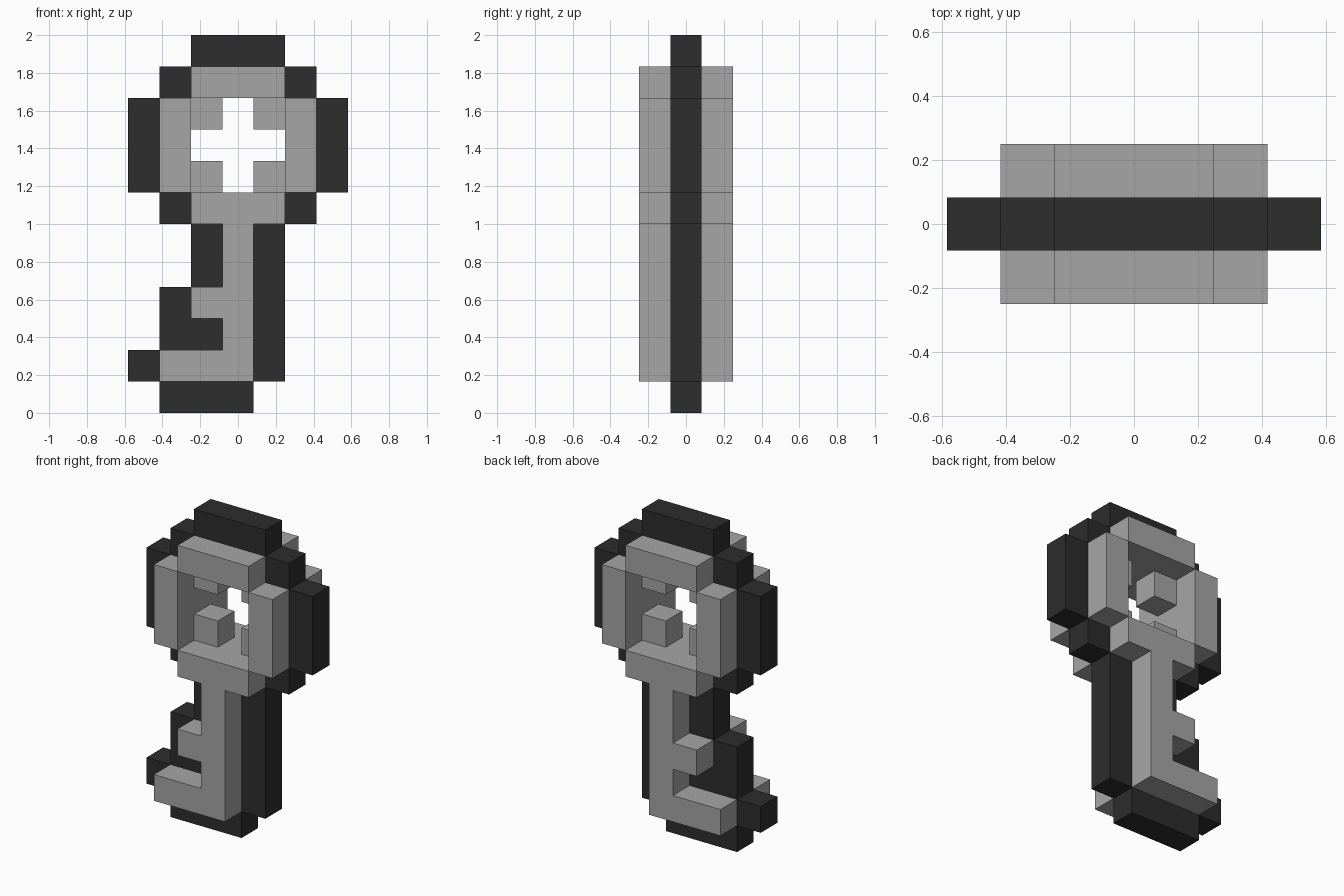
import bpy
import bmesh
from mathutils import Vector

cube = bpy.data.objects.get("Cube")
if cube:
    bpy.data.objects.remove(cube, do_unlink=True)

U = 1 / 6  # edge of one block

# Key layout, top row first: r rim, b bow frame, c inner corners, s shank and teeth, e edging
LAYOUT = """
..rrr..
.rbbbr.
rbc.cbr
rb...br
rbc.cbr
.rbbbr.
..ese..
..ese..
.esse..
.eese..
essse..
.eees..
""".split()
# The bottom edge is edging all the way along
LAYOUT[-1] = ".eee..."


def material(name, value):
    mat = bpy.data.materials.new(name)
    mat.use_nodes = True
    colour = (value, value, value, 1)
    mat.diffuse_color = colour
    mat.node_tree.nodes["Principled BSDF"].inputs["Base Color"].default_value = colour
    return mat


grey = material("light grey", 0.381)
dark = material("charcoal", 0.026)

# Letter -> part name, colour, block layers through the depth
PARTS = {
    "r": ("bow_rim", dark, (0,)),
    "b": ("bow_frame", grey, (-1, 0, 1)),
    "c": ("bow_inner_corners", grey, (0,)),
    "s": ("shank_and_teeth", grey, (-1, 0, 1)),
    "e": ("shank_edging", dark, (0,)),
}

blocks = {}
for row, line in enumerate(LAYOUT):
    for col, letter in enumerate(line):
        if letter in PARTS:
            for layer in PARTS[letter][2]:
                blocks[(col - 3, layer, len(LAYOUT) - 1 - row)] = letter

AXES = [Vector((1, 0, 0)), Vector((0, 1, 0)), Vector((0, 0, 1))]


def build_part(letter):
    """Skin the blocks of one part with their exposed faces only."""
    name, mat, _ = PARTS[letter]
    bm = bmesh.new()
    for cell, owner in blocks.items():
        if owner != letter:
            continue
        centre = Vector(cell) + Vector((0, 0, 0.5))
        for i in range(3):
            u, v = AXES[(i + 1) % 3] / 2, AXES[(i + 2) % 3] / 2
            for sign in (-1, 1):
                step = AXES[i] * sign
                if tuple(int(a + b) for a, b in zip(cell, step)) in blocks:
                    continue
                mid = centre + step / 2
                corners = [mid + u + v, mid - u + v, mid - u - v, mid + u - v]
                bm.faces.new([bm.verts.new(p * U) for p in corners[::sign]])
    bmesh.ops.remove_doubles(bm, verts=bm.verts, dist=0.001)
    # Merge flat neighbours into large clean faces
    bmesh.ops.dissolve_limit(bm, angle_limit=0.01, verts=bm.verts, edges=bm.edges)
    mesh = bpy.data.meshes.new(name)
    bm.to_mesh(mesh)
    bm.free()
    mesh.materials.append(mat)
    bpy.context.collection.objects.link(bpy.data.objects.new(name, mesh))


for letter in PARTS:
    build_part(letter)
